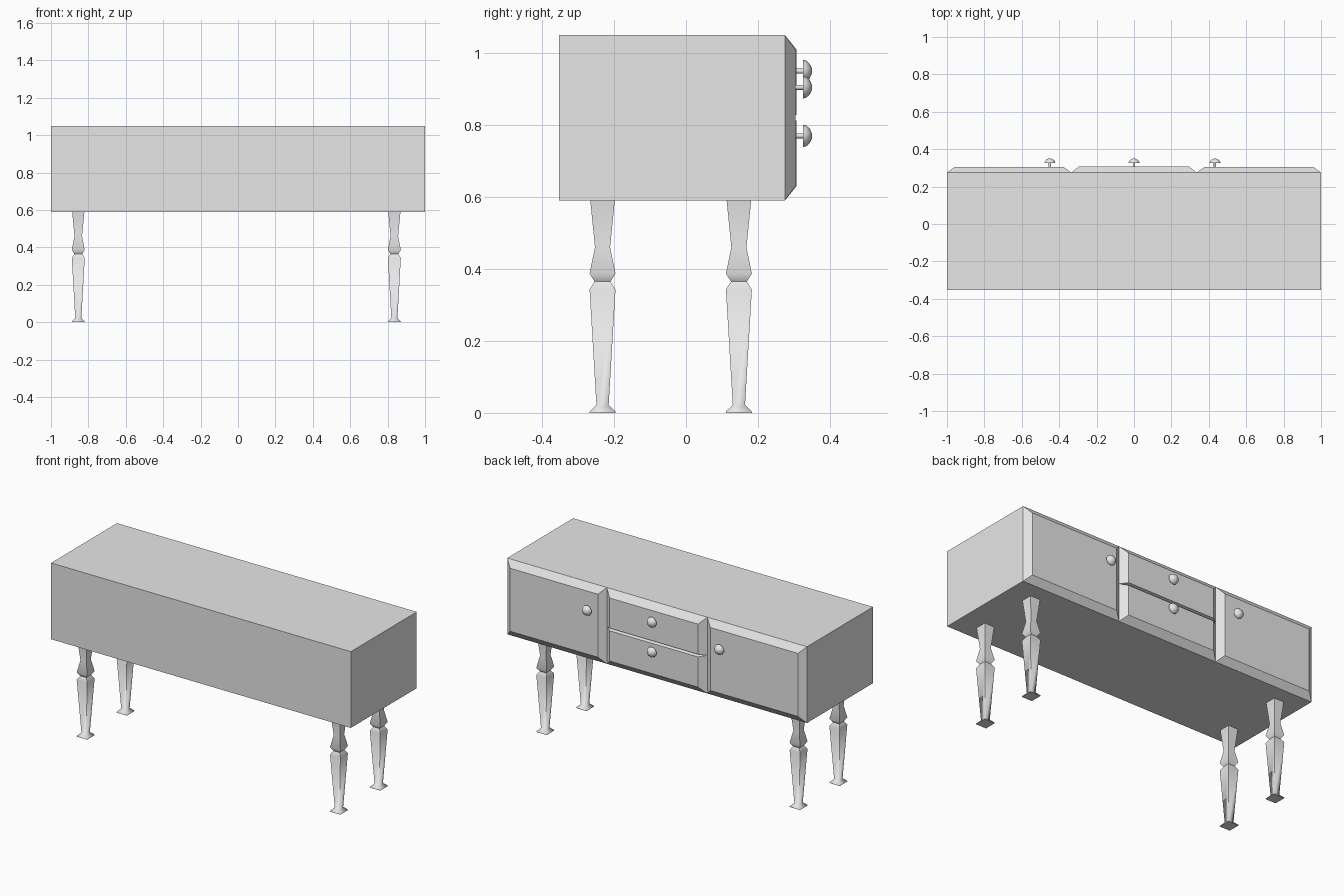
import bpy, bmesh, math
from mathutils import Vector

cube = bpy.data.objects.get("Cube")
if cube:
    bpy.data.objects.remove(cube, do_unlink=True)

grey = bpy.data.materials.new("light grey")
grey.use_nodes = True
grey.diffuse_color = (0.8, 0.8, 0.8, 1)
grey.node_tree.nodes["Principled BSDF"].inputs["Base Color"].default_value = (0.8, 0.8, 0.8, 1)


def loft(name, rings, smooth_angle=30):
    """Skin a stack of equal-length point rings and cap both ends."""
    bm = bmesh.new()
    loops = [[bm.verts.new(p) for p in ring] for ring in rings]
    n = len(loops[0])
    for a, b in zip(loops, loops[1:]):
        for i in range(n):
            j = (i + 1) % n
            bm.faces.new((a[i], a[j], b[j], b[i]))
    bm.faces.new(loops[0][::-1])
    bm.faces.new(loops[-1])
    bmesh.ops.recalc_face_normals(bm, faces=bm.faces)
    mesh = bpy.data.meshes.new(name)
    bm.to_mesh(mesh)
    bm.free()
    mesh.materials.append(grey)
    obj = bpy.data.objects.new(name, mesh)
    bpy.context.collection.objects.link(obj)
    bpy.ops.object.select_all(action='DESELECT')
    obj.select_set(True)
    bpy.context.view_layer.objects.active = obj
    bpy.ops.object.shade_smooth_by_angle(angle=math.radians(smooth_angle))
    return obj


def upright_rect(x0, x1, z0, z1, y):
    return [Vector((x, y, z)) for x, z in ((x0, z0), (x1, z0), (x1, z1), (x0, z1))]


# Cabinet body
BOTTOM, TOP, MIDDLE = 0.59, 1.05, 0.82
BACK, FACE = -0.353, 0.275
loft("cabinet_body", [upright_rect(-1, 1, BOTTOM, TOP, y) for y in (BACK, FACE)])

# Bevelled doors and drawers: base rectangle tapering to a smaller raised one
SEAM, BEVEL, GROOVE = 0.335, 0.04, 0.008


def panel(name, x0, x1, z0, z1, low, high, front):
    loft(name, [upright_rect(x0, x1, z0, z1, FACE),
                upright_rect(x0 + BEVEL, x1 - BEVEL, z0 + low, z1 - high, front)], 10)


panel("door_left", SEAM, 1, BOTTOM, TOP, BEVEL, BEVEL, 0.304)
panel("door_right", -1, -SEAM, BOTTOM, TOP, BEVEL, BEVEL, 0.304)
panel("drawer_upper", -SEAM, SEAM, MIDDLE, TOP, GROOVE, BEVEL, 0.307)
panel("drawer_lower", -SEAM, SEAM, BOTTOM, MIDDLE, BEVEL, GROOVE, 0.307)

# Mushroom knobs: (y, radius) along the stem and domed cap
KNOB = [(0.295, 0.007), (0.325, 0.007), (0.325, 0.031), (0.334, 0.029),
        (0.344, 0.020), (0.350, 0.007)]


def knob(name, x, z, sides=10):
    turns = [2 * math.pi * i / sides for i in range(sides)]
    loft(name, [[Vector((x + r * math.sin(t), y, z + r * math.cos(t))) for t in turns]
                for y, r in KNOB], 50)


knob("door_knob_left", 0.433, 0.905)
knob("door_knob_right", -0.45, 0.905)
knob("drawer_knob_upper", 0, 0.95)
knob("drawer_knob_lower", 0, 0.77)

# Square carved legs: (height, half width) from foot to cabinet
LEG = [(0, 0.036), (0.004, 0.036), (0.022, 0.017), (0.343, 0.036),
       (0.365, 0.022), (0.387, 0.036), (0.46, 0.021), (BOTTOM, 0.034)]
for side, x in (("left", 0.836), ("right", -0.854)):
    for end, y in (("front", -0.232), ("back", 0.147)):
        loft(f"leg_{end}_{side}",
             [[Vector((x + 0.96 * h * sx, y + h * sy, z))
               for sx, sy in ((-1, -1), (1, -1), (1, 1), (-1, 1))] for z, h in LEG], 60)
